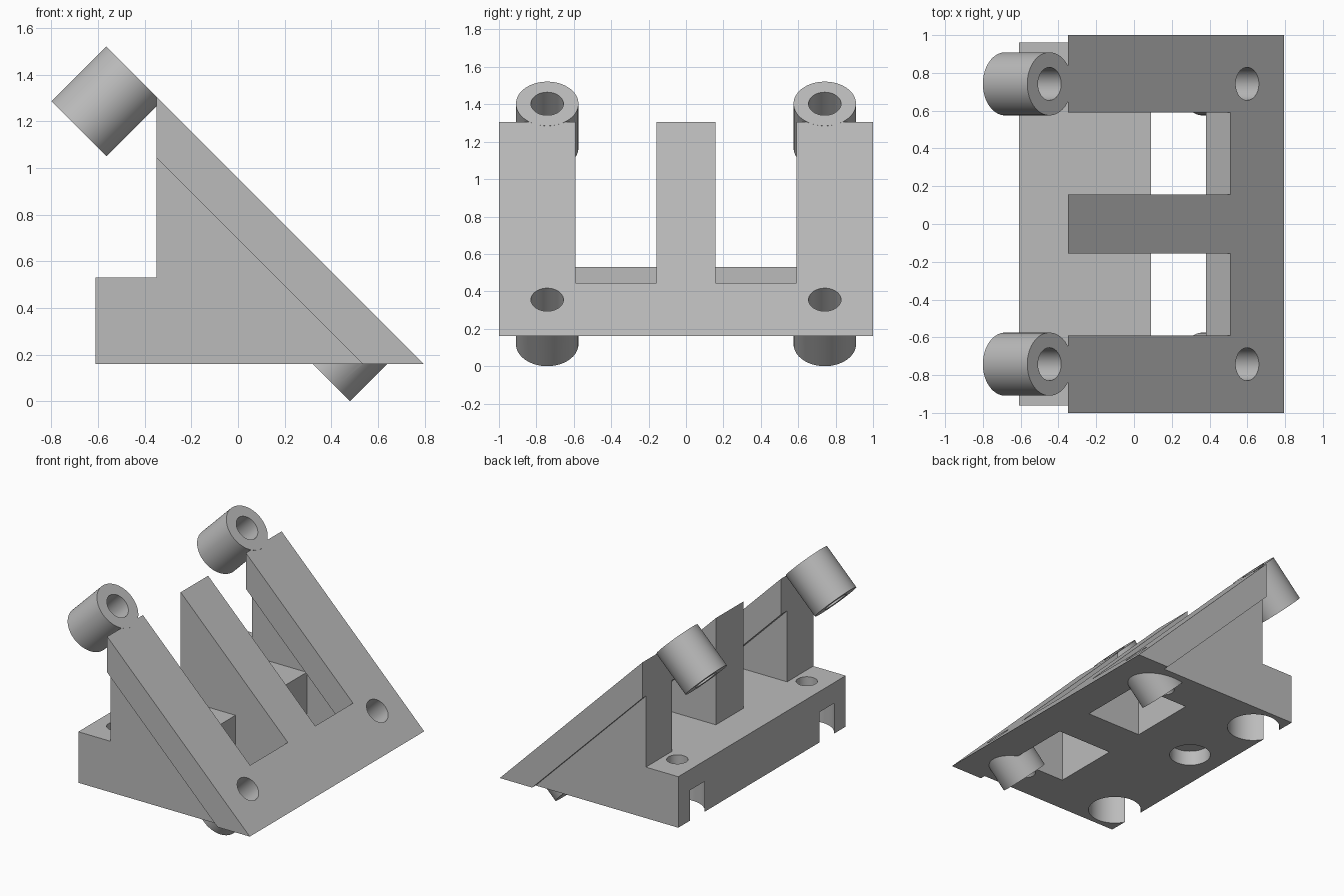
import bpy, bmesh, math
from mathutils import Vector

if "Cube" in bpy.data.objects:
    bpy.data.objects.remove(bpy.data.objects["Cube"])

grey = bpy.data.materials.new("plain_grey")
grey.diffuse_color = (0.5, 0.5, 0.5, 1)
grey.use_nodes = True
grey.node_tree.nodes["Principled BSDF"].inputs["Base Color"].default_value = grey.diffuse_color


def finish(name, bm):
    bmesh.ops.recalc_face_normals(bm, faces=bm.faces[:])
    me = bpy.data.meshes.new(name)
    bm.to_mesh(me)
    bm.free()
    me.materials.append(grey)
    ob = bpy.data.objects.new(name, me)
    bpy.context.collection.objects.link(ob)
    return ob


def extrude(name, profile, y0, y1):
    """Side profile (x, z) extruded along y."""
    bm = bmesh.new()
    face = bm.faces.new([bm.verts.new((x, y0, z)) for x, z in profile])
    new = bmesh.ops.extrude_face_region(bm, geom=[face])["geom"]
    bmesh.ops.translate(bm, vec=(0, y1 - y0, 0),
                        verts=[g for g in new if isinstance(g, bmesh.types.BMVert)])
    return finish(name, bm)


def cylinder(name, a, b, r):
    a, b = Vector(a), Vector(b)
    bm = bmesh.new()
    bmesh.ops.create_cone(bm, cap_ends=True, segments=64, radius1=r, radius2=r,
                          depth=(b - a).length)
    bm.transform((b - a).to_track_quat('Z', 'Y').to_matrix().to_4x4())
    bmesh.ops.translate(bm, vec=(a + b) / 2, verts=bm.verts[:])
    return finish(name, bm)


def combine(target, others, operation):
    for ob in others:
        mod = target.modifiers.new(operation, 'BOOLEAN')
        mod.operation, mod.solver, mod.object = operation, 'EXACT', ob
        bpy.context.view_layer.update()
        dg = bpy.context.evaluated_depsgraph_get()
        me = bpy.data.meshes.new_from_object(target.evaluated_get(dg))
        target.modifiers.clear()
        target.data = me
        bpy.data.objects.remove(ob)


# sloping E-shaped plate
bracket = extrude("angled_bracket", [(-.35, 1.305), (.795, .16), (.535, .16), (-.35, 1.045)], -1, 1)
slot = [(.61, .545), (.28, .215), (-.8, 1.295), (-.47, 1.625)]
combine(bracket, [extrude("slot", slot, .157, .59),
                  extrude("slot", slot, -.59, -.157)], 'DIFFERENCE')

# base block and triangular ribs
rib = [(-.35, .16), (.555, .16), (-.35, 1.065)]
parts = [extrude("base", [(-.61, .16), (.09, .16), (.09, .53), (-.61, .53)], -.96, .96),
         extrude("centre_rib", rib, -.157, .157)]
holes = []
R, H = .167, .087
for y in (-.742, .742):
    parts.append(extrude("outer_rib", rib, y - .082 if y > 0 else -.96,
                         .96 if y > 0 else y + .082))
    # tubes at the top and bottom of the slope
    parts.append(cylinder("top_tube", (-.682, y, 1.168), (-.447, y, 1.403), R))
    parts.append(cylinder("lower_tube", (.362, y, .118), (.55, y, .306), R))
    holes.append(cylinder("top_bore", (-.8, y, 1.05), (-.35, y, 1.5), H))
    holes.append(cylinder("lower_bore", (.3, y, .056), (.7, y, .456), H))
    # screw holes with wide recesses beneath
    holes.append(cylinder("screw_hole", (-.45, y, .1), (-.45, y, .6), .07))
    holes.append(cylinder("recess", (-.45, y, .1), (-.45, y, .38), .18))
# shallow blind hole under the base
holes.append(cylinder("blind_hole", (-.36, .17, .1), (-.36, .17, .27), .14))

combine(bracket, parts, 'UNION')
combine(bracket, holes, 'DIFFERENCE')

bpy.context.view_layer.objects.active = bracket
bracket.select_set(True)
bpy.ops.object.shade_smooth_by_angle(angle=math.radians(30))
